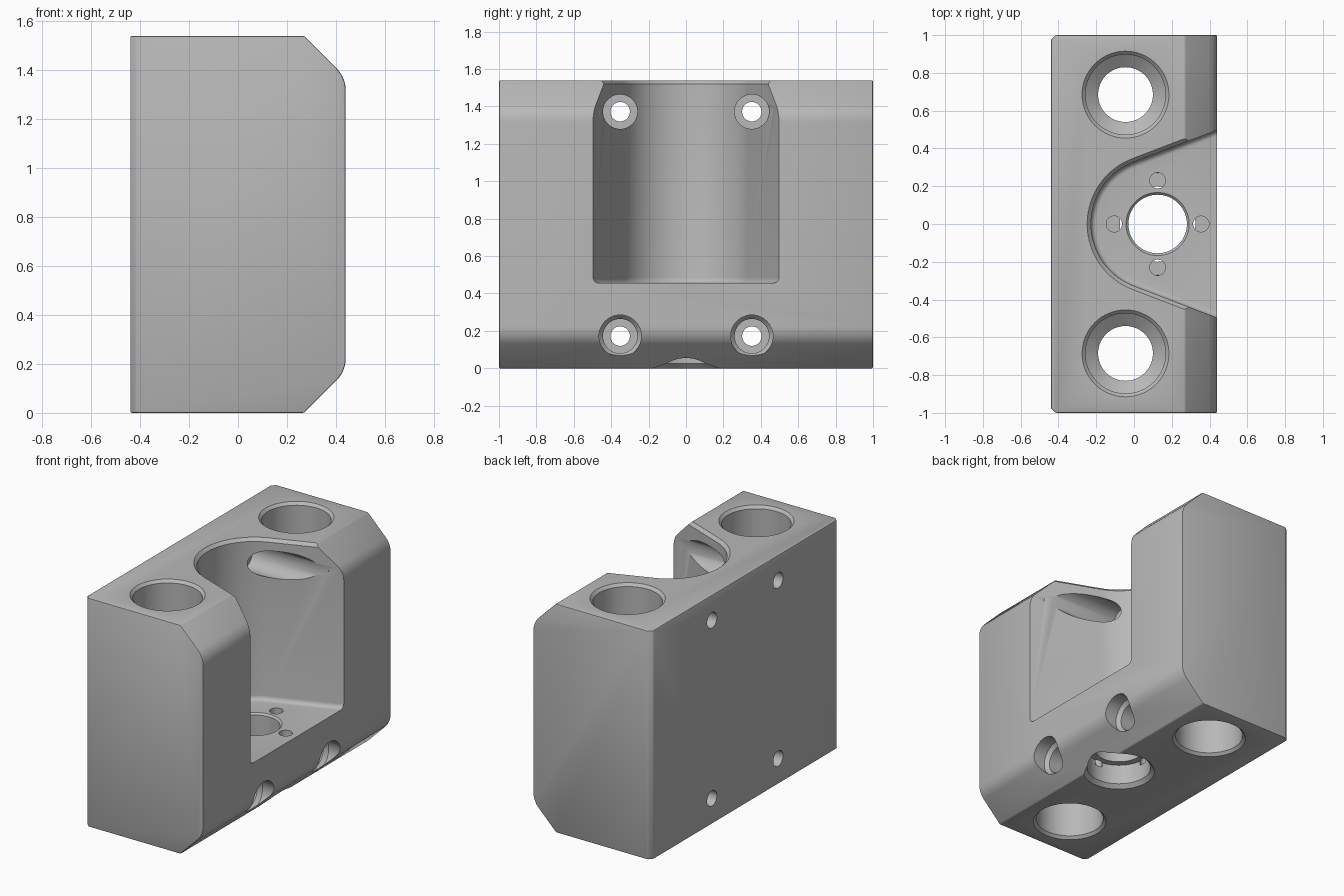
import bpy, bmesh
from math import sin, cos, tan, pi, radians
from mathutils import Vector

default = bpy.data.objects.get("Cube")
if default:
    bpy.data.objects.remove(default, do_unlink=True)

metal = bpy.data.materials.new("satin grey metal")
metal.use_nodes = True
grey = (0.48, 0.48, 0.48, 1)
metal.diffuse_color = grey
metal.node_tree.nodes["Principled BSDF"].inputs["Base Color"].default_value = grey

W, L, H = 0.44, 1.0, 1.54


def loft(name, rings):
    """Closed solid through rings that share one point count."""
    bm = bmesh.new()
    loops = [[bm.verts.new(p) for p in ring] for ring in rings]
    n = len(loops[0])
    for a, b in zip(loops, loops[1:]):
        for i in range(n):
            j = (i + 1) % n
            bm.faces.new((a[i], a[j], b[j], b[i]))
    bm.faces.new(loops[0][::-1])
    bm.faces.new(loops[-1])
    bmesh.ops.recalc_face_normals(bm, faces=bm.faces)
    mesh = bpy.data.meshes.new(name)
    bm.to_mesh(mesh)
    bm.free()
    mesh.materials.append(metal)
    obj = bpy.data.objects.new(name, mesh)
    bpy.context.collection.objects.link(obj)
    return obj


def turned(name, centre, profile, axis="Z", sides=64):
    """Cutter turned about an axis; profile holds (radius, height)."""
    rings = []
    for r, h in profile:
        ring = []
        for i in range(sides):
            a = 2 * pi * i / sides
            u, v = r * cos(a), r * sin(a)
            ring.append(Vector(centre) + Vector((u, v, h) if axis == "Z" else (h, u, v)))
        rings.append(ring)
    return loft(name, rings)


# Block outline: rear is square, both front corners are sloped and rounded
flat, rad, steps = 0.27, 0.13, 10
t = rad * tan(pi / 8)
corner_z = W - flat
lower = [(-W, 0), (flat, 0)]
for i in range(steps + 1):
    a = -pi / 4 * (1 - i / steps)
    lower.append((W - rad + rad * cos(a), corner_z + t + rad * sin(a)))
outline = lower + [(x, H - z) for x, z in reversed(lower)]
block = loft("clamp_block", [[(x, y, z) for x, z in outline] for y in (-L, L)])

# Chamfer the two upright rear edges
bm = bmesh.new()
bm.from_mesh(block.data)
rear = [e for e in bm.edges
        if all(v.co.x < -W + 0.001 for v in e.verts)
        and abs(e.verts[0].co.z - e.verts[1].co.z) > 1]
bmesh.ops.bevel(bm, geom=rear, offset=0.025, segments=1, affect="EDGES")
bm.to_mesh(block.data)
bm.free()
soft = block.modifiers.new("soft_edges", "BEVEL")
soft.width = 0.007
soft.segments = 2
soft.limit_method = "ANGLE"
soft.angle_limit = radians(35)

# Flared front pocket, with a filleted floor and a chamfered mouth
mid, pocket_r, splay, floor = 0.122, 0.35, radians(21), 0.455


def pocket_ring(z, grow):
    r = pocket_r + grow
    start, n = pi / 2 + splay, 40
    pts = []
    for i in range(n + 1):
        a = start + (2 * pi - 2 * start) * i / n
        pts.append((mid + r * cos(a), r * sin(a), z))
    x, y, _ = pts[0]
    far = 0.6
    edge = y + (far - x) * tan(splay)
    return [(far, edge, z)] + pts + [(far, -edge, z)]


fillet = 0.03
rings = [pocket_ring(floor + fillet * (1 - cos(a)), fillet * (sin(a) - 1))
         for a in (pi / 2 * i / 5 for i in range(6))]
rings += [pocket_ring(H - 0.02, 0), pocket_ring(H + 0.06, 0.08)]
cutters = [loft("pocket_cutter", rings)]

# Two long upright bores, wide at both ends and waisted in the middle
wide, waist, lip = 0.212, 0.145, 0.018
half = [(wide + 2 * lip, -lip), (wide, lip), (wide, 0.55), (waist, 0.6)]
bore = half + [(r, H - h) for r, h in reversed(half)]
for side in (-1, 1):
    cutters.append(turned("bore_cutter", (-0.045, side * 0.685, 0), bore))

# Centre hole in the pocket floor with a wide recess below
cutters.append(turned("centre_cutter", (0.125, 0, 0),
                      [(0.25, -0.025), (0.2, 0.025), (0.2, 0.16), (0.155, 0.16),
                       (0.155, floor - 0.012), (0.18, floor + 0.013)]))

# Four small blind holes around the centre hole
for i in range(4):
    a = i * pi / 2
    cutters.append(turned("pin_hole_cutter",
                          (0.125 + 0.23 * cos(a), 0.23 * sin(a), 0),
                          [(0.042, 0.13), (0.042, floor + 0.05)], sides=32))

# Four stepped screw holes from front to rear
for y in (-0.352, 0.352):
    for z in (0.172, 1.372):
        cutters.append(turned("screw_hole_cutter", (0, y, z),
                              [(0.052, -0.6), (0.052, -0.2), (0.092, -0.2),
                               (0.092, 0.325), (0.113, 0.35), (0.113, 0.6)],
                              axis="X", sides=48))

for cutter in cutters:
    cut = block.modifiers.new(cutter.name, "BOOLEAN")
    cut.operation = "DIFFERENCE"
    cut.solver = "EXACT"
    cut.object = cutter

# Keep the finished solid and drop the cutters
bpy.context.view_layer.update()
graph = bpy.context.evaluated_depsgraph_get()
solid = bpy.data.meshes.new_from_object(block.evaluated_get(graph))
block.modifiers.clear()
block.data = solid
for cutter in cutters:
    bpy.data.objects.remove(cutter, do_unlink=True)

bpy.ops.object.select_all(action="DESELECT")
block.select_set(True)
bpy.context.view_layer.objects.active = block
bpy.ops.object.shade_smooth_by_angle(angle=radians(30))
